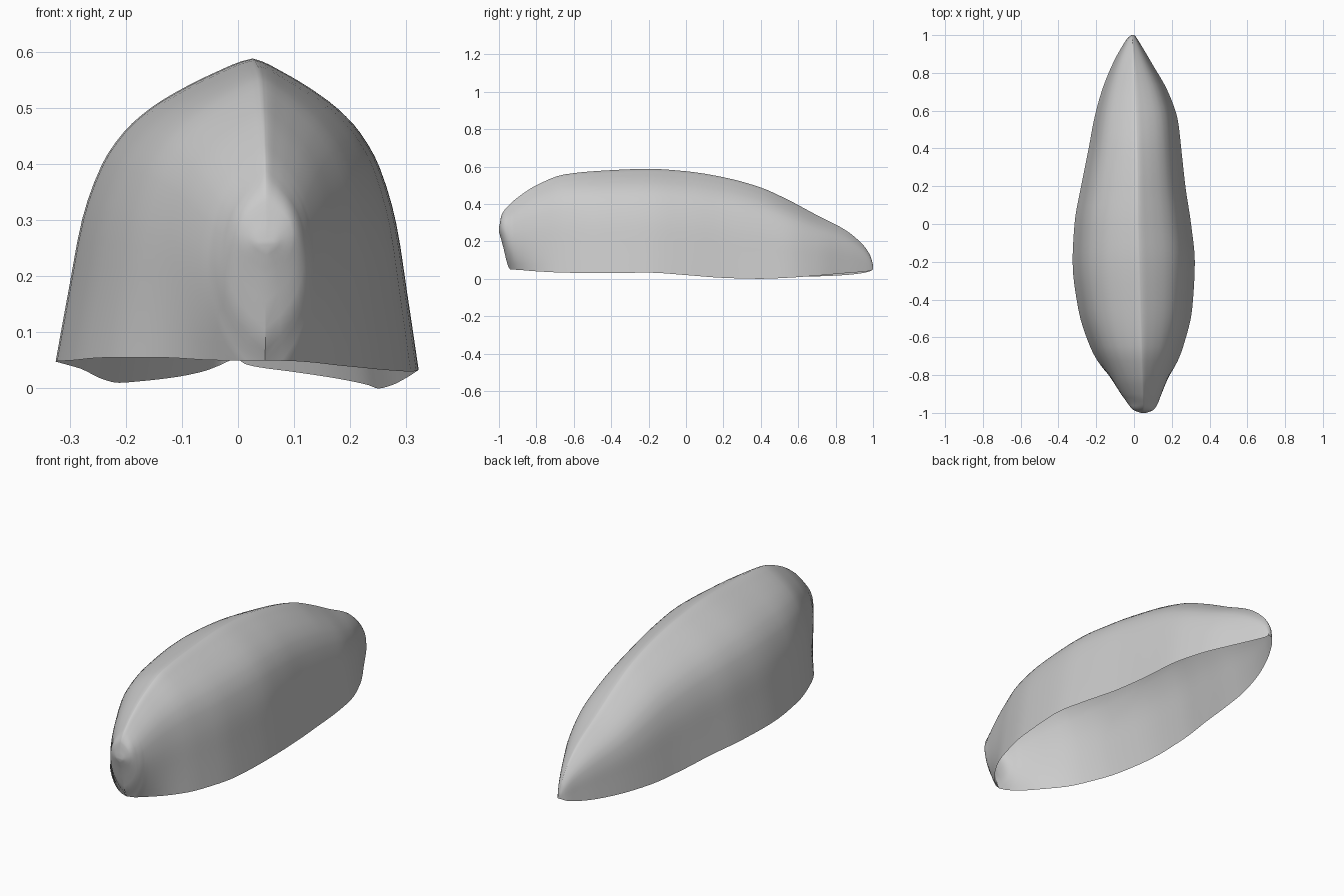
import bpy, bmesh, math

if "Cube" in bpy.data.objects:
    bpy.data.objects.remove(bpy.data.objects["Cube"])

# Stations along the length: y, crest z, left x, right x, left rim z, right rim z
STATIONS = [
    (-1.00, .27, .035, .065, .25, .25),
    (-.985, .345, -.005, .105, .20, .20),
    (-.94, .40, -.045, .135, .05, .05),
    (-.90, .435, -.08, .155, .05, .048),
    (-.80, .50, -.148, .20, .055, .04),
    (-.65, .558, -.232, .26, .055, .033),
    (-.45, .578, -.295, .308, .05, .03),
    (-.20, .588, -.325, .322, .048, .033),
    (0.00, .575, -.315, .302, .045, .02),
    (.20, .543, -.28, .272, .035, .005),
    (.40, .488, -.24, .25, .016, .00),
    (.55, .42, -.212, .232, .01, .006),
    (.70, .34, -.172, .18, .013, .017),
    (.85, .262, -.112, .095, .02, .03),
    (.94, .188, -.063, .042, .03, .037),
    (.985, .125, -.033, .014, .041, .043),
    (1.00, .075, -.014, .003, .05, .05),
]
# Half cross-section: height fraction, width fraction (rim to crest)
PROFILE = [(0, 1), (.25, .93), (.47, .865), (.65, .765), (.76, .65),
           (.84, .51), (.91, .33), (.96, .17), (.99, .06), (1, 0)]


def smooth_rows(rows, n):
    """Insert n steps per span, with slopes limited to avoid overshoot."""
    def slopes(k):
        d = [(b[k] - a[k]) / (b[0] - a[0]) for a, b in zip(rows, rows[1:])]
        mid = [0 if p * q <= 0 else 2 * p * q / (p + q) for p, q in zip(d, d[1:])]
        return [d[0]] + mid + [d[-1]]
    m = [slopes(k) for k in range(len(rows[0]))]
    out = []
    for i in range(len(rows) - 1):
        a, b = rows[i], rows[i + 1]
        h = b[0] - a[0]
        for j in range(n):
            t = j / n
            out.append([a[k] * (2*t**3 - 3*t*t + 1) + b[k] * (3*t*t - 2*t**3)
                        + h * (m[k][i] * (t**3 - 2*t*t + t) + m[k][i+1] * (t**3 - t*t))
                        for k in range(len(a))])
    return out + [list(rows[-1])]


def rim_ratio(y):
    """The rim pinches to the keel line under the blunt front."""
    t = min(1, max(0, (y + .94) / .24))
    return math.sqrt(t * (2 - t))


# Loft the open-bottomed shell
profile = smooth_rows(PROFILE, 3)
bm = bmesh.new()
ribs = []
for y, zc, xl, xr, zl, zr in smooth_rows(STATIONS, 4):
    crest = .02 - .03 * y if y < 0 else .02 - .03 * y * y
    crest = min(max(crest, xl + .003), xr - .003)
    pinch = 1 - rim_ratio(y)
    rib = []
    for side_x, rim_z, half in ((xl, zl, profile), (xr, zr, profile[-2::-1])):
        for s, f in half:
            f *= (1 - pinch * (1 - s) ** 4) * (1 + .2 * pinch)
            rib.append(bm.verts.new((crest + (side_x - crest) * f, y,
                                     rim_z + (zc - rim_z) * s)))
    ribs.append(rib)
for a, b in zip(ribs, ribs[1:]):
    for i in range(len(a) - 1):
        bm.faces.new((a[i], b[i], b[i + 1], a[i + 1]))
# Close the narrow front edge and the rear tip
for rib in (ribs[0], ribs[-1]):
    for i in range(len(rib) // 2):
        j = len(rib) - 1 - i
        corners = [rib[i], rib[i + 1], rib[j - 1], rib[j]]
        corners = list(dict.fromkeys(corners))
        if len(corners) > 2:
            bm.faces.new(corners)
bmesh.ops.remove_doubles(bm, verts=bm.verts, dist=.0003)
bmesh.ops.recalc_face_normals(bm, faces=bm.faces)
if sum(f.normal.z * f.calc_area() for f in bm.faces) < 0:
    bmesh.ops.reverse_faces(bm, faces=bm.faces)
mesh = bpy.data.meshes.new("shell")
bm.to_mesh(mesh)
bm.free()
shell = bpy.data.objects.new("shell", mesh)
bpy.context.collection.objects.link(shell)
bpy.context.view_layer.objects.active = shell
shell.select_set(True)
bpy.ops.object.shade_smooth_by_angle(angle=math.radians(50))
